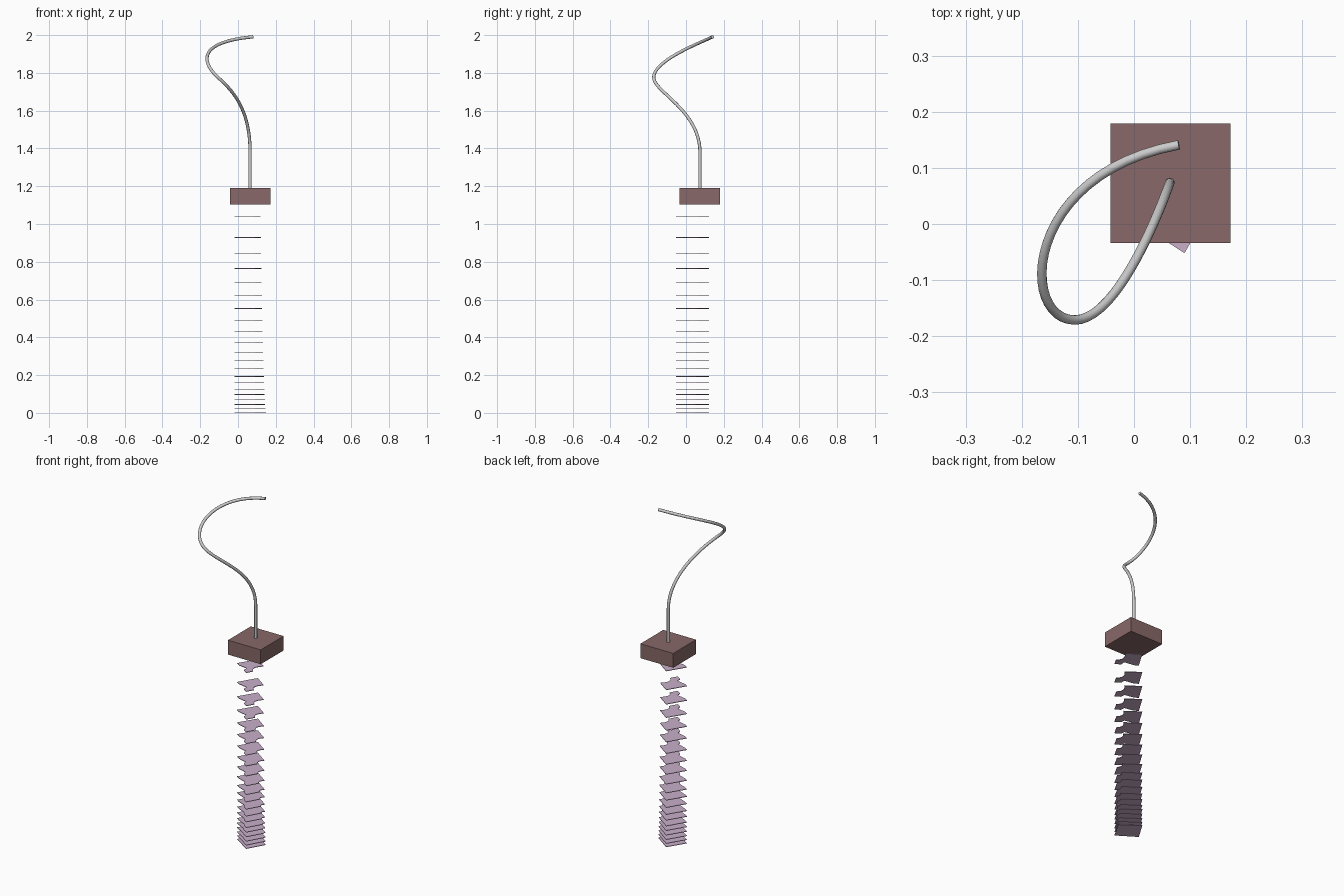
import bpy, bmesh
from mathutils import Vector

if "Cube" in bpy.data.objects:
    bpy.data.objects.remove(bpy.data.objects["Cube"])


def material(name, rgb):
    m = bpy.data.materials.new(name)
    m.diffuse_color = (*rgb, 1)
    m.use_nodes = True
    m.node_tree.nodes["Principled BSDF"].inputs["Base Color"].default_value = m.diffuse_color
    return m


pink = material("mauve", (0.58, 0.43, 0.59))
brown = material("brown", (0.25, 0.14, 0.14))

# Square block
bpy.ops.mesh.primitive_cube_add(size=1, location=(0.065, 0.073, 1.147))
block = bpy.context.object
block.name = "block"
block.scale = (0.214, 0.213, 0.085)
block.data.materials.append(brown)

# Curling stem above the block: (left handle, point, right handle)
knots = [((0.064, 0.074, 1.1), (0.064, 0.074, 1.15), (0.064, 0.074, 1.2)),
         ((0.064, 0.074, 1.3), (0.064, 0.074, 1.38), (0.064, 0.074, 1.6)),
         ((-0.02, -0.170, 1.70), (-0.105, -0.171, 1.775), (-0.205, -0.172, 1.868)),
         ((-0.20, 0.09, 1.965), (0.08, 0.141, 1.991), (0.2, 0.16, 2.0))]
curve = bpy.data.curves.new("stem", 'CURVE')
curve.dimensions = '3D'
curve.bevel_depth = 0.0085
curve.bevel_resolution = 4
curve.use_fill_caps = True
spline = curve.splines.new('BEZIER')
spline.resolution_u = 24
spline.bezier_points.add(len(knots) - 1)
for bp, (left, co, right) in zip(spline.bezier_points, knots):
    bp.handle_left_type = bp.handle_right_type = 'FREE'
    bp.co, bp.handle_left, bp.handle_right = co, left, right
stem = bpy.data.objects.new("stem", curve)
bpy.context.collection.objects.link(stem)

# Thin plates: a turned rectangle whose corner and front notch are cut deeper with height
P1, P2, P3, P4 = (Vector(p) for p in
                  ((0.09, -0.052), (0.147, 0.048), (0.045, 0.121), (-0.018, 0.018)))
heights = [0, 0.02, 0.043, 0.069, 0.096, 0.123, 0.157, 0.191, 0.232, 0.275, 0.318,
           0.37, 0.428, 0.487, 0.551, 0.619, 0.688, 0.763, 0.842, 0.927, 1.038]
THICK = 0.003


def plate_outline(t):
    if t == 0:
        return [P1, P2, P3, P4]
    # concave arc replacing the right corner
    a = P2.lerp(P1, 0.64 * t)
    b = P2.lerp(P3, 0.27 * t)
    c = P2.lerp(Vector((0.068, 0.02)), t)
    arc = [a * (1 - s) ** 2 + c * 2 * s * (1 - s) + b * s * s
           for s in (i / 8 for i in range(9))]
    # notch in the front left edge
    inward = (P3 - P4).normalized() * 0.024 * t
    notch = [P4.lerp(P1, 0.2), P4.lerp(P1, 0.62) + inward, P4.lerp(P1, 0.73)]
    return [P1, *arc, P3, P4, *notch]


bm = bmesh.new()
for i, z in enumerate(heights):
    outline = plate_outline(i / 20)
    low = [bm.verts.new((p.x, p.y, z)) for p in outline]
    top = [bm.verts.new((p.x, p.y, z + THICK)) for p in outline]
    bm.faces.new(low[::-1])
    bm.faces.new(top)
    for k in range(len(low)):
        bm.faces.new((low[k - 1], low[k], top[k], top[k - 1]))
mesh = bpy.data.meshes.new("stacked_plates")
bm.to_mesh(mesh)
bm.free()
mesh.materials.append(pink)
plates = bpy.data.objects.new("stacked_plates", mesh)
bpy.context.collection.objects.link(plates)
